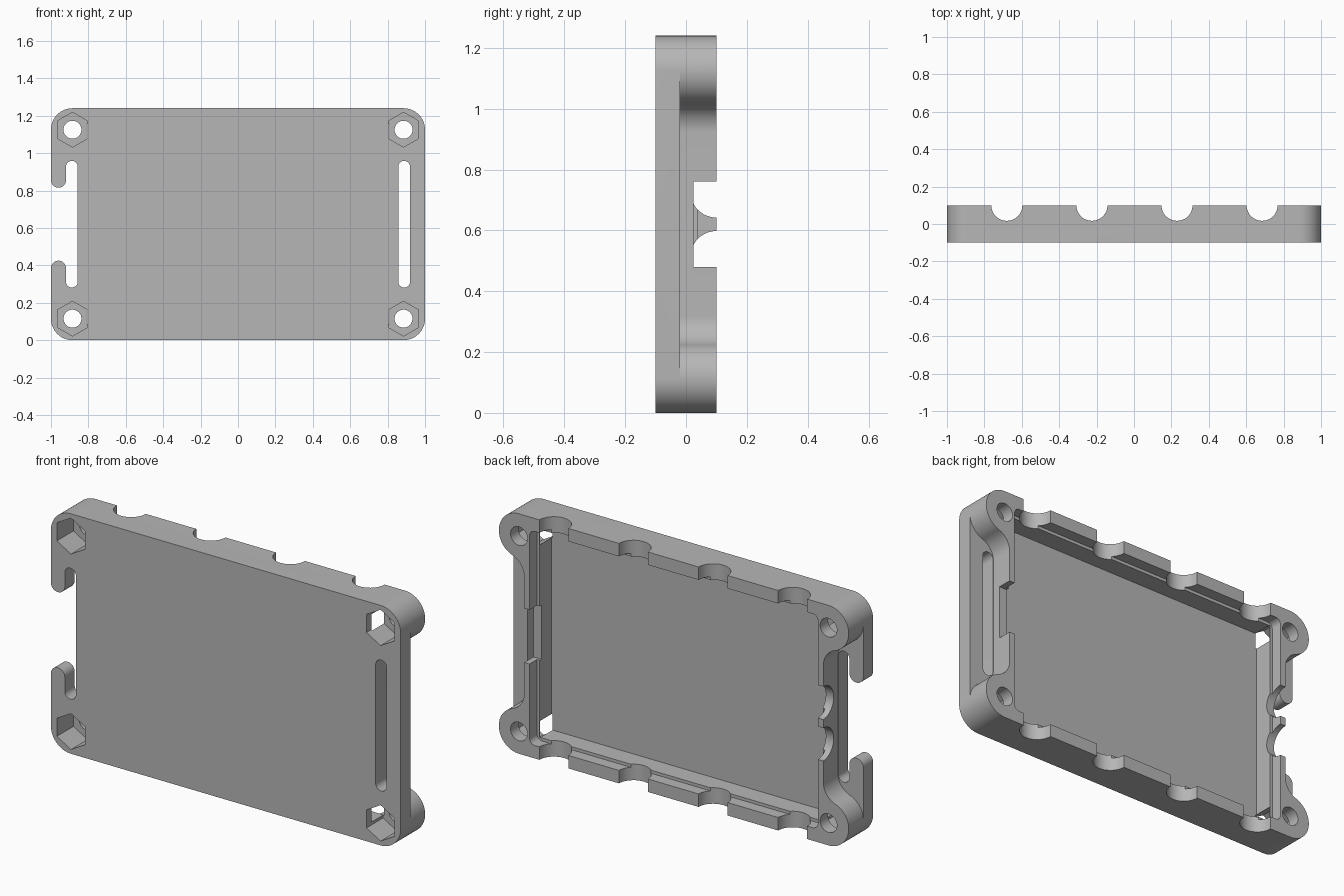
import bpy, bmesh, math
from mathutils import Vector, Matrix

cube = bpy.data.objects.get("Cube")
if cube:
    bpy.data.objects.remove(cube, do_unlink=True)

W, H, MID = 1.0, 1.24, 0.62          # half width, height, mid height
FRONT, BACK, PLATE = -0.1, 0.1, -0.02
EAR_R, WALL = 0.115, 0.855           # corner radius, outer side wall
HOLE_X, HOLE_DZ = 0.885, 0.505       # screw positions from the middle

grey = bpy.data.materials.new("grey plastic")
grey.use_nodes = True
grey.diffuse_color = (0.47, 0.47, 0.47, 1)
grey.node_tree.nodes["Principled BSDF"].inputs["Base Color"].default_value = grey.diffuse_color


def arc(cx, cz, r, a0, a1, n=16):
    """Points on an arc, in degrees."""
    steps = [math.radians(a0 + (a1 - a0) * i / n) for i in range(n + 1)]
    return [(cx + r * math.cos(a), cz + r * math.sin(a)) for a in steps]


def rounded_rect(hw, hh, r):
    pts = []
    for sx, sz, a in ((1, 1, 0), (-1, 1, 90), (-1, -1, 180), (1, -1, 270)):
        pts += arc(sx * (hw - r), MID + sz * (hh - r), r, a, a + 90)
    return pts


def box(x0, x1, z0, z1):
    return [(x0, z0), (x1, z0), (x1, z1), (x0, z1)]


def prism(name, pts, y0, y1):
    """Extrude an x-z profile along y."""
    bm = bmesh.new()
    face = bm.faces.new([bm.verts.new((x, y0, z)) for x, z in pts])
    ext = bmesh.ops.extrude_face_region(bm, geom=[face])
    verts = [v for v in ext["geom"] if isinstance(v, bmesh.types.BMVert)]
    bmesh.ops.translate(bm, verts=verts, vec=(0, y1 - y0, 0))
    return finish(name, bm)


def rod(name, start, end, r):
    """Cylinder between two points."""
    start, end = Vector(start), Vector(end)
    turn = (end - start).to_track_quat("Z", "Y").to_matrix().to_4x4()
    bm = bmesh.new()
    bmesh.ops.create_cone(bm, cap_ends=True, segments=48, radius1=r, radius2=r,
                          depth=(end - start).length,
                          matrix=Matrix.Translation((start + end) / 2) @ turn)
    return finish(name, bm)


def finish(name, bm):
    bmesh.ops.recalc_face_normals(bm, faces=bm.faces)
    mesh = bpy.data.meshes.new(name)
    bm.to_mesh(mesh)
    bm.free()
    mesh.materials.append(grey)
    obj = bpy.data.objects.new(name, mesh)
    bpy.context.collection.objects.link(obj)
    return obj


def cut(cutter):
    cutter.hide_render = True
    mod = case.modifiers.new("cut", "BOOLEAN")
    mod.operation, mod.solver, mod.object = "DIFFERENCE", "EXACT", cutter
    bpy.context.view_layer.objects.active = case
    bpy.ops.object.modifier_apply(modifier=mod.name)
    bpy.data.objects.remove(cutter, do_unlink=True)


# Solid tray with rounded corners
case = prism("case_tray", rounded_rect(W, MID, EAR_R), FRONT, BACK)

# Side recesses that leave screw ears with smooth fillets
fillet = 0.1
rise = math.sqrt((EAR_R + fillet) ** 2 - (WALL + fillet - HOLE_X) ** 2)
lean = math.degrees(math.atan2(-rise, WALL + fillet - HOLE_X))
upper = [(W + 0.1, HOLE_DZ), *arc(HOLE_X, HOLE_DZ, EAR_R, 0, lean),
         *arc(WALL + fillet, HOLE_DZ - rise, fillet, lean + 180, 180)[1:]]
half_side = upper + [(x, -z) for x, z in reversed(upper)]
for s in (-1, 1):
    cut(prism("side_recess", [(s * x, MID + z) for x, z in half_side], PLATE, 0.2))

# Main cavity and the wider ledge pocket at the rim
cut(prism("cavity", box(-0.81, 0.81, MID - 0.537, MID + 0.537), -0.06, 0.2))
cut(prism("ledge_pocket", rounded_rect(0.824, 0.553, 0.03), 0.04, 0.2))

# Screw holes with hexagonal nut pockets
for sx in (-1, 1):
    for sz in (-1, 1):
        x, z = sx * HOLE_X, MID + sz * HOLE_DZ
        cut(rod("screw_hole", (x, -0.2, z), (x, 0.2, z), 0.048))
        cut(prism("nut_pocket", arc(x, z, 0.093, 30, 330, 5), -0.2, 0.035))

# Strap slots in the plate
for s in (-1, 1):
    slot = arc(s * 0.8885, MID + 0.307, 0.0315, 0, 180) + arc(s * 0.8885, MID - 0.307, 0.0315, 180, 360)
    cut(prism("strap_slot", slot, -0.2, 0))

# Open side of one slot, leaving two round-tipped hooks
tip = [(-1.1, -0.235), *arc(-0.96, -0.235, 0.04, 180, 0), (-0.9, -0.235)]
gap = tip + [(x, -z) for x, z in reversed(tip)]
cut(prism("hook_gap", [(x, MID + z) for x, z in gap], -0.2, 0))

# Round rim notches, top and bottom, then on the hook side
for i in range(4):
    x = -0.68 + 0.455 * i
    cut(rod("rim_notch", (x, BACK, -0.1), (x, BACK, H + 0.1), 0.083))
for s in (-1, 1):
    z = MID + s * 0.107
    cut(rod("port_notch", (-1.2, BACK, z), (-0.5, BACK, z), 0.085))

# Square opening on the other side
cut(prism("connector_opening", box(0.6, 1.2, 0.48, 0.76), 0.025, 0.2))

bpy.ops.object.select_all(action="DESELECT")
case.select_set(True)
bpy.context.view_layer.objects.active = case
bpy.ops.object.shade_smooth_by_angle(angle=math.radians(30))
